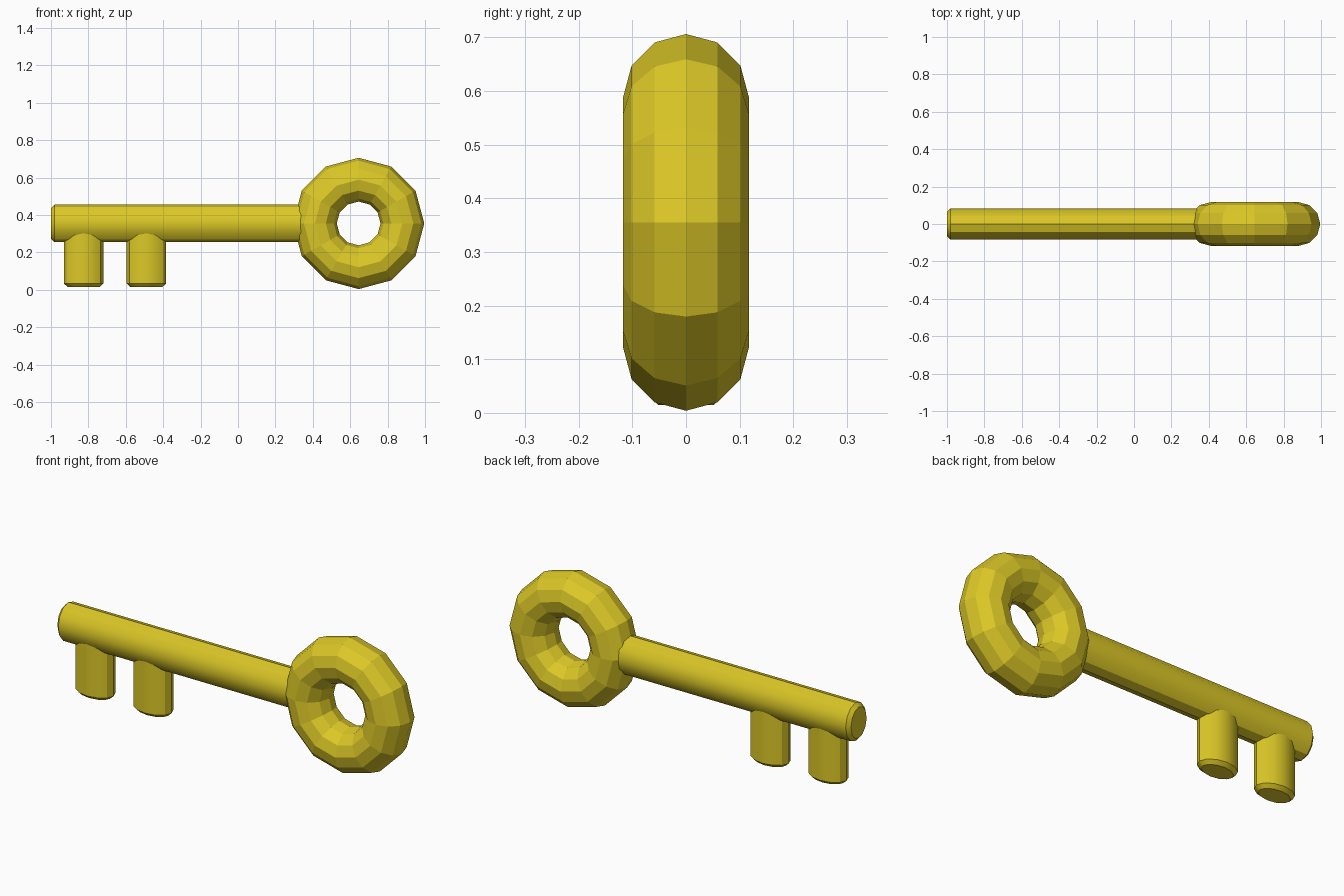
import bpy, math

if "Cube" in bpy.data.objects:
    bpy.data.objects.remove(bpy.data.objects["Cube"])

gold = bpy.data.materials.new("gold yellow")
gold.diffuse_color = (0.72, 0.58, 0.02, 1)
gold.use_nodes = True
gold.node_tree.nodes["Principled BSDF"].inputs["Base Color"].default_value = gold.diffuse_color


def finish(ob, name):
    ob.name = name
    ob.data.materials.append(gold)
    return ob


def oval_rod(name, center, rotation, rx, ry, length, sides=12, bevel=0.018):
    """Oval cylinder with chamfered end rims."""
    bpy.ops.mesh.primitive_cylinder_add(vertices=sides, radius=1, depth=length)
    ob = bpy.context.object
    for v in ob.data.vertices:
        v.co.x *= rx
        v.co.y *= ry
    ob.location, ob.rotation_euler = center, rotation
    mod = ob.modifiers.new("rim chamfer", 'BEVEL')
    mod.width, mod.segments = bevel, 1
    mod.limit_method, mod.angle_limit = 'ANGLE', math.radians(60)
    bpy.ops.object.modifier_apply(modifier=mod.name)
    bpy.ops.object.shade_smooth_by_angle(angle=math.radians(32))
    return finish(ob, name)


# ring handle
bpy.ops.mesh.primitive_torus_add(major_segments=12, minor_segments=12,
                                 major_radius=0.234, minor_radius=0.117,
                                 location=(0.645, 0, 0.355),
                                 rotation=(math.pi / 2, 0, 0))
finish(bpy.context.object, "ring_handle")

# shaft, running into the ring
oval_rod("shaft", (-0.3, 0, 0.355), (0, math.pi / 2, 0), 0.1, 0.083, 1.4)

# two teeth hanging from the shaft
for i, x in enumerate((-0.825, -0.49)):
    oval_rod(f"tooth_{i + 1}", (x, 0, 0.175), (0, 0, 0), 0.105, 0.07, 0.32)
